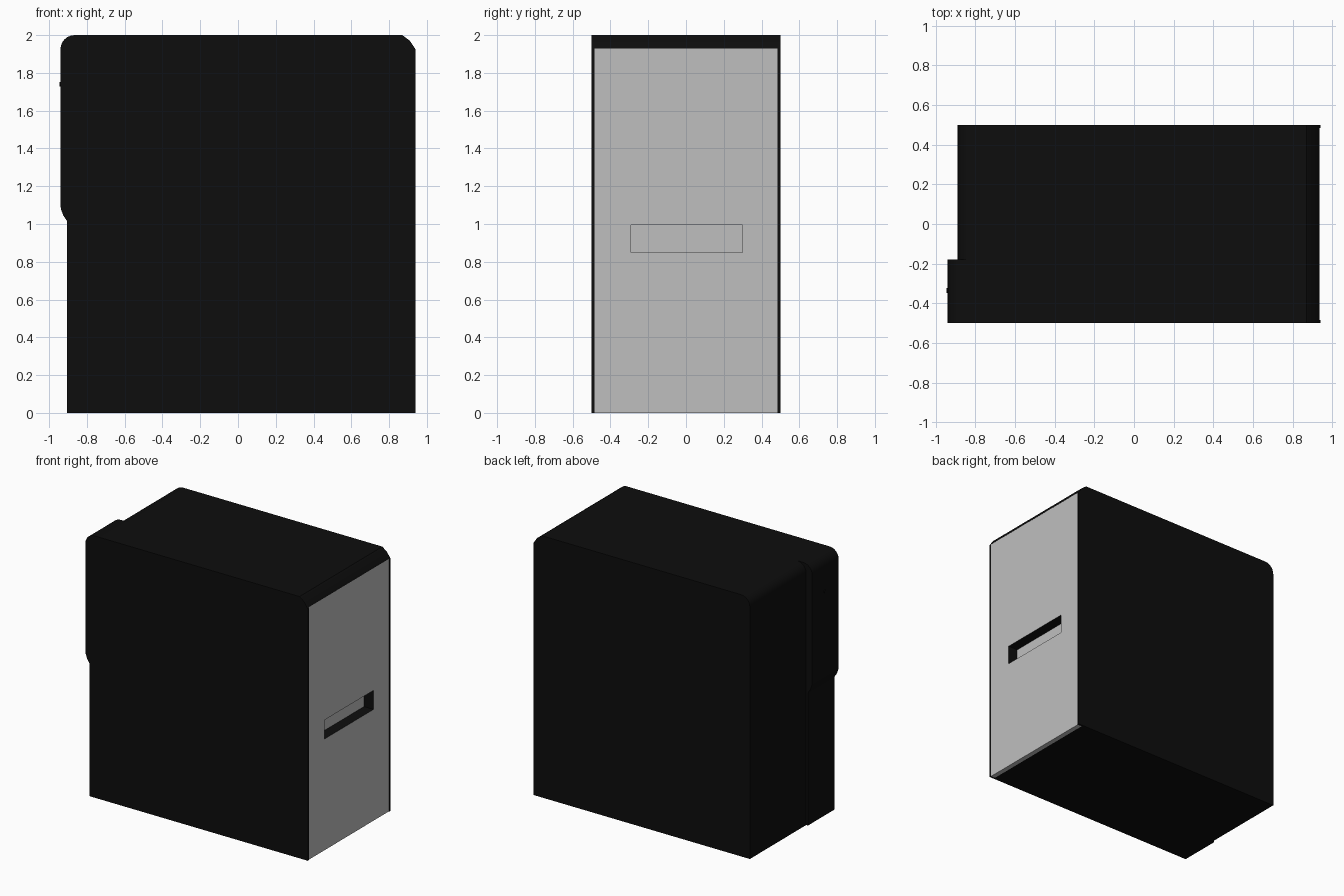
import bpy
import bmesh
import math

cube = bpy.data.objects.get("Cube")
if cube:
    bpy.data.objects.remove(cube, do_unlink=True)


def material(name, value):
    m = bpy.data.materials.new(name)
    m.use_nodes = True
    colour = (value, value, value, 1)
    m.diffuse_color = colour
    m.node_tree.nodes["Principled BSDF"].inputs["Base Color"].default_value = colour
    return m


BLACK = material("black", 0.004)
GREY = material("light grey", 0.52)


def extrude(name, profile, y0, y1, mats):
    """Extrude an (x, z) outline from y0 to y1."""
    bm = bmesh.new()
    face = bm.faces.new([bm.verts.new((x, y0, z)) for x, z in profile])
    res = bmesh.ops.extrude_face_region(bm, geom=[face])
    verts = [g for g in res["geom"] if isinstance(g, bmesh.types.BMVert)]
    bmesh.ops.translate(bm, verts=verts, vec=(0, y1 - y0, 0))
    bmesh.ops.recalc_face_normals(bm, faces=bm.faces)
    mesh = bpy.data.meshes.new(name)
    bm.to_mesh(mesh)
    bm.free()
    ob = bpy.data.objects.new(name, mesh)
    bpy.context.collection.objects.link(ob)
    for m in mats:
        mesh.materials.append(m)
    return ob


def box(name, x0, x1, y0, y1, z0, z1, mats):
    return extrude(name, [(x0, z0), (x1, z0), (x1, z1), (x0, z1)], y0, y1, mats)


def activate(ob):
    bpy.ops.object.select_all(action="DESELECT")
    ob.select_set(True)
    bpy.context.view_layer.objects.active = ob


def cut(ob, cutter):
    mod = ob.modifiers.new("cut", "BOOLEAN")
    mod.operation = "DIFFERENCE"
    mod.solver = "EXACT"
    mod.object = cutter
    activate(ob)
    bpy.ops.object.modifier_apply(modifier=mod.name)


def round_corner(x, z, r, steps=6):
    """Rounded upper corner on the low-x side, running up to the top."""
    return [(x + r - r * math.cos(a), z - r + r * math.sin(a))
            for a in (math.pi / 2 * i / steps for i in range(steps + 1))]


SPLIT_X, SPLIT_Y = -0.8, -0.18
PANEL_X0, PANEL_X1, PANEL_Y, PANEL_TOP = 0.9, 0.936, 0.485, 1.93

# Main case with a softened top edge on the panel side
case = extrude("case_shell", [(SPLIT_X, 0), (0.94, 0), (0.94, 1.925), (0.91, 1.97),
                              (0.87, 2), (SPLIT_X, 2)], -0.5, 0.5, [BLACK, GREY])

# Tall cover with a raised upper half
extrude("raised_cover", [(SPLIT_X, 0), (-0.905, 0), (-0.905, 1.015), (-0.925, 1.045),
                         (-0.938, 1.08), (-0.94, 1.12)]
        + round_corner(-0.94, 2, 0.075) + [(SPLIT_X, 2)], -0.5, SPLIT_Y, [BLACK])

# Flat cover beside it
extrude("flat_cover", [(SPLIT_X, 0), (-0.89, 0)] + round_corner(-0.89, 2, 0.075)
        + [(SPLIT_X, 2)], SPLIT_Y, 0.5, [BLACK])

# Inset side panel, with a handle slot through it into the case
panel = box("side_panel", PANEL_X0, PANEL_X1, -PANEL_Y, PANEL_Y, 0, PANEL_TOP, [GREY, BLACK])
pocket = box("pocket_cutter", PANEL_X0, 1.1, -PANEL_Y, PANEL_Y, -0.1, PANEL_TOP, [])
slot = box("slot_cutter", 0.855, 1.1, -0.29, 0.3, 0.85, 0.995, [])
cut(case, pocket)
cut(case, slot)
cut(panel, slot)
for helper in (pocket, slot):
    bpy.data.objects.remove(helper, do_unlink=True)

# Slot floor is grey, slot walls are black
for p in case.data.polygons:
    p.material_index = int(p.normal.x > 0.99 and p.center.x < PANEL_X0 + 0.01)
for p in panel.data.polygons:
    in_slot = abs(p.center.y) < 0.31 and 0.84 < p.center.z < 1.0
    p.material_index = int(in_slot and abs(p.normal.x) < 0.5)

# Small button on the raised cover
bpy.ops.mesh.primitive_cylinder_add(vertices=16, radius=0.012, depth=0.02,
                                    location=(-0.935, -0.335, 1.74),
                                    rotation=(0, math.pi / 2, 0))
button = bpy.context.object
button.name = "button"
button.data.materials.append(BLACK)

for ob in bpy.context.collection.objects:
    if ob.type == "MESH":
        activate(ob)
        bpy.ops.object.shade_smooth_by_angle(angle=math.radians(30))
